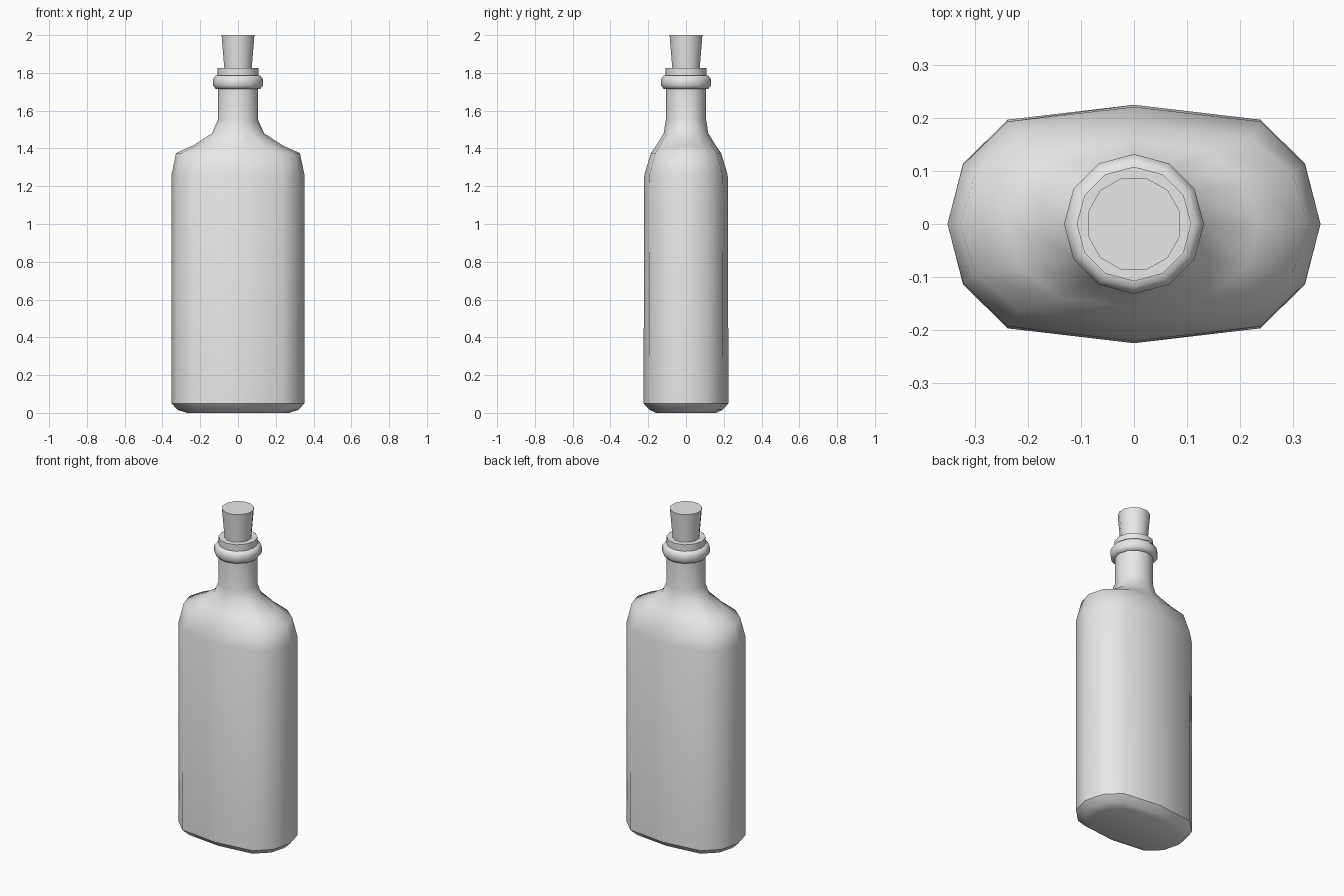
import bpy, bmesh
from math import cos, sin, pi
from mathutils import Vector

cube = bpy.data.objects.get("Cube")
if cube:
    bpy.data.objects.remove(cube)

SIDES = 12
GREY = (0.8, 0.8, 0.8, 1)

mat = bpy.data.materials.new("plain grey")
mat.use_nodes = True
mat.diffuse_color = GREY
mat.node_tree.nodes["Principled BSDF"].inputs["Base Color"].default_value = GREY

# One quarter of the flask outline as fractions of its half width and half depth
QUARTER = [(1, 0), (0.917, 0.505), (0.678, 0.875), (0, 1)]
OUTLINE = (QUARTER + [(-x, y) for x, y in QUARTER[2:0:-1]]
           + [(-x, -y) for x, y in QUARTER[:3]]
           + [(x, -y) for x, y in QUARTER[3:0:-1]])


def circle(turn=0.0):
    return [(cos(2 * pi * i / SIDES + turn), sin(2 * pi * i / SIDES + turn))
            for i in range(SIDES)]


def loft(name, rows, turn=0.0):
    """Rows: height, half width, half depth, roundness, sharp ring flag."""
    bm = bmesh.new()
    rings = []
    for z, rx, ry, roundness, sharp in rows:
        ring = []
        for flat, circ in zip(OUTLINE, circle(turn)):
            p = Vector(flat).lerp(Vector(circ), roundness)
            ring.append(bm.verts.new((p.x * rx, p.y * ry, z)))
        rings.append(ring)
    for low, high in zip(rings, rings[1:]):
        for i in range(SIDES):
            j = (i + 1) % SIDES
            bm.faces.new((low[i], low[j], high[j], high[i]))
    bm.faces.new(rings[0][::-1])
    bm.faces.new(rings[-1])
    for f in bm.faces:
        f.smooth = True
    for ring, row in zip(rings, rows):
        if row[4]:
            for i in range(SIDES):
                bm.edges.get((ring[i], ring[(i + 1) % SIDES])).smooth = False
    mesh = bpy.data.meshes.new(name)
    bm.to_mesh(mesh)
    bm.free()
    mesh.materials.append(mat)
    obj = bpy.data.objects.new(name, mesh)
    bpy.context.collection.objects.link(obj)
    return obj


def turned(name, profile, turn=0.0):
    """Round part from (height, radius, sharp) steps."""
    return loft(name, [(z, r, r, 1, s) for z, r, s in profile], turn)


# Flask body, shoulders and neck
loft("bottle_body", [
    (0.0, 0.27, 0.16, 0, False),
    (0.015, 0.318, 0.192, 0, False),
    (0.05, 0.352, 0.225, 0, True),
    (1.26, 0.352, 0.221, 0, False),
    (1.375, 0.328, 0.186, 0.05, False),
    (1.415, 0.238, 0.158, 0.4, False),
    (1.48, 0.138, 0.118, 0.9, False),
    (1.55, 0.107, 0.107, 1, False),
    (1.74, 0.107, 0.107, 1, True),
])

# Rounded ring around the neck
turned("neck_ring", [
    (1.715, 0.1, True), (1.715, 0.118, False), (1.733, 0.132, False),
    (1.767, 0.132, False), (1.785, 0.118, False), (1.785, 0.1, True)])

# Flat lip of the mouth
turned("mouth_lip", [(1.74, 0.108, True), (1.825, 0.108, True)])

# Tapered stopper
turned("cork", [(1.8, 0.073, True), (2.0, 0.09, True)], pi / SIDES)
